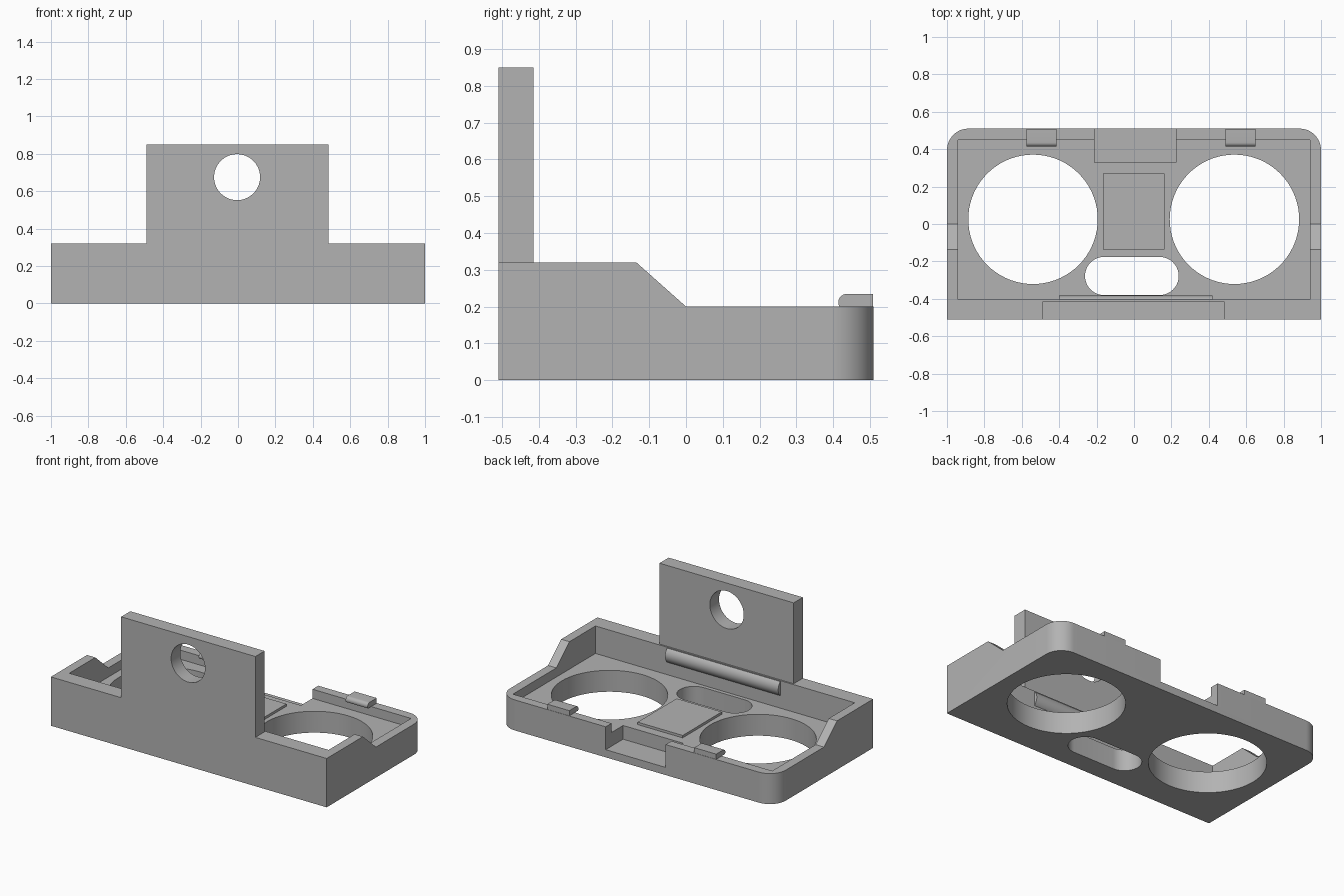
import bpy, bmesh
from math import cos, sin, pi
from mathutils import Vector

old = bpy.data.objects.get("Cube")
if old:
    bpy.data.objects.remove(old, do_unlink=True)

GREY = (0.45, 0.45, 0.45, 1)
mat = bpy.data.materials.new("plain grey")
mat.use_nodes = True
mat.diffuse_color = GREY
mat.node_tree.nodes["Principled BSDF"].inputs["Base Color"].default_value = GREY

AXES = {"x": lambda a, b, t: (t, a, b),
        "y": lambda a, b, t: (a, t, b),
        "z": lambda a, b, t: (a, b, t)}


def prism(name, profile, axis, lo, hi, round_edges=None, radius=0):
    """Extrude a closed 2D profile along an axis, optionally rounding edges."""
    place = AXES[axis]
    bm = bmesh.new()
    face = bm.faces.new([bm.verts.new(place(a, b, lo)) for a, b in profile])
    out = bmesh.ops.extrude_face_region(bm, geom=[face])
    moved = [v for v in out["geom"] if isinstance(v, bmesh.types.BMVert)]
    bmesh.ops.translate(bm, verts=moved, vec=Vector(place(0, 0, hi - lo)))
    bmesh.ops.recalc_face_normals(bm, faces=bm.faces)
    if round_edges:
        bmesh.ops.bevel(bm, geom=[e for e in bm.edges if round_edges(e)], offset=radius,
                        segments=12, profile=0.5, affect="EDGES")
    mesh = bpy.data.meshes.new(name)
    bm.to_mesh(mesh)
    bm.free()
    mesh.materials.append(mat)
    obj = bpy.data.objects.new(name, mesh)
    bpy.context.collection.objects.link(obj)
    return obj


def rect(a0, a1, b0, b1):
    return [(a0, b0), (a1, b0), (a1, b1), (a0, b1)]


def arc(ca, cb, r, start, end, n):
    return [(ca + r * cos(start + (end - start) * i / n),
             cb + r * sin(start + (end - start) * i / n)) for i in range(n + 1)]


def circle(ca, cb, r, n=72):
    return arc(ca, cb, r, 0, 2 * pi, n)[:-1]


def select_only(obj):
    bpy.ops.object.select_all(action="DESELECT")
    obj.select_set(True)
    bpy.context.view_layer.objects.active = obj


def cut(obj, cutter):
    cutter.hide_render = True
    mod = obj.modifiers.new("cut", "BOOLEAN")
    mod.operation = "DIFFERENCE"
    mod.solver = "EXACT"
    mod.object = cutter
    select_only(obj)
    bpy.ops.object.modifier_apply(modifier=mod.name)
    bpy.data.objects.remove(cutter, do_unlink=True)


def smooth(obj):
    select_only(obj)
    bpy.ops.object.shade_smooth_by_angle(angle=pi / 6)


FLOOR, LOW, HIGH, BACK = 0.14, 0.20, 0.32, 0.51


# Tray: stepped side profile with rounded back corners
def back_corner(edge):
    a, b = (v.co for v in edge.verts)
    return abs(a.z - b.z) > 0.1 and min(a.y, b.y) > BACK - 0.01


side = [(-BACK, 0), (BACK, 0), (BACK, LOW), (0, LOW), (-0.135, HIGH), (-BACK, HIGH)]
tray = prism("tray", side, "x", -1, 1, back_corner, 0.115)

# Hollow interior and the cable notch in the back wall
cut(tray, prism("cavity", rect(-0.94, 0.94, -0.405, 0.45), "z", FLOOR, 1))
cut(tray, prism("notch", rect(-0.21, 0.225, 0.33, 0.6), "z", 0.05, 1))

# Two large round openings and a rounded slot through the floor
for x in (-0.54, 0.537):
    cut(tray, prism("opening", circle(x, 0.025, 0.346), "z", -0.1, 0.5))
slot = arc(0.137, -0.278, 0.102, -pi / 2, pi / 2, 20) + arc(-0.16, -0.278, 0.102, pi / 2, 1.5 * pi, 20)
cut(tray, prism("slot", slot, "z", -0.1, 0.5))
smooth(tray)

# Upright mounting tab with a hole
tab = prism("mounting_tab", rect(-0.49, 0.483, HIGH, 0.85), "y", -BACK, -0.415)
cut(tab, prism("tab_hole", circle(-0.005, 0.675, 0.123), "y", -0.7, -0.2))
smooth(tab)

# Raised pad on the floor between the openings
prism("floor_pad", rect(-0.165, 0.162, -0.135, 0.27), "z", FLOOR - 0.01, FLOOR + 0.016)

# Shallow rounded rib along the inside of the front wall
rib = arc(-0.443, 0.268, 0.06, -0.88, 0.88, 16)
smooth(prism("snap_rib", rib, "x", -0.4, 0.42))

# Snap clips on the back wall, with rounded inner noses
nose = [(0.508, LOW), (0.508, 0.234)] + arc(0.436, 0.212, 0.022, pi / 2, pi * 1.18, 10) + [(0.425, LOW)]
for label, x in (("right", -0.575), ("left", 0.49)):
    smooth(prism(label + "_clip", nose, "x", x, x + 0.16))
